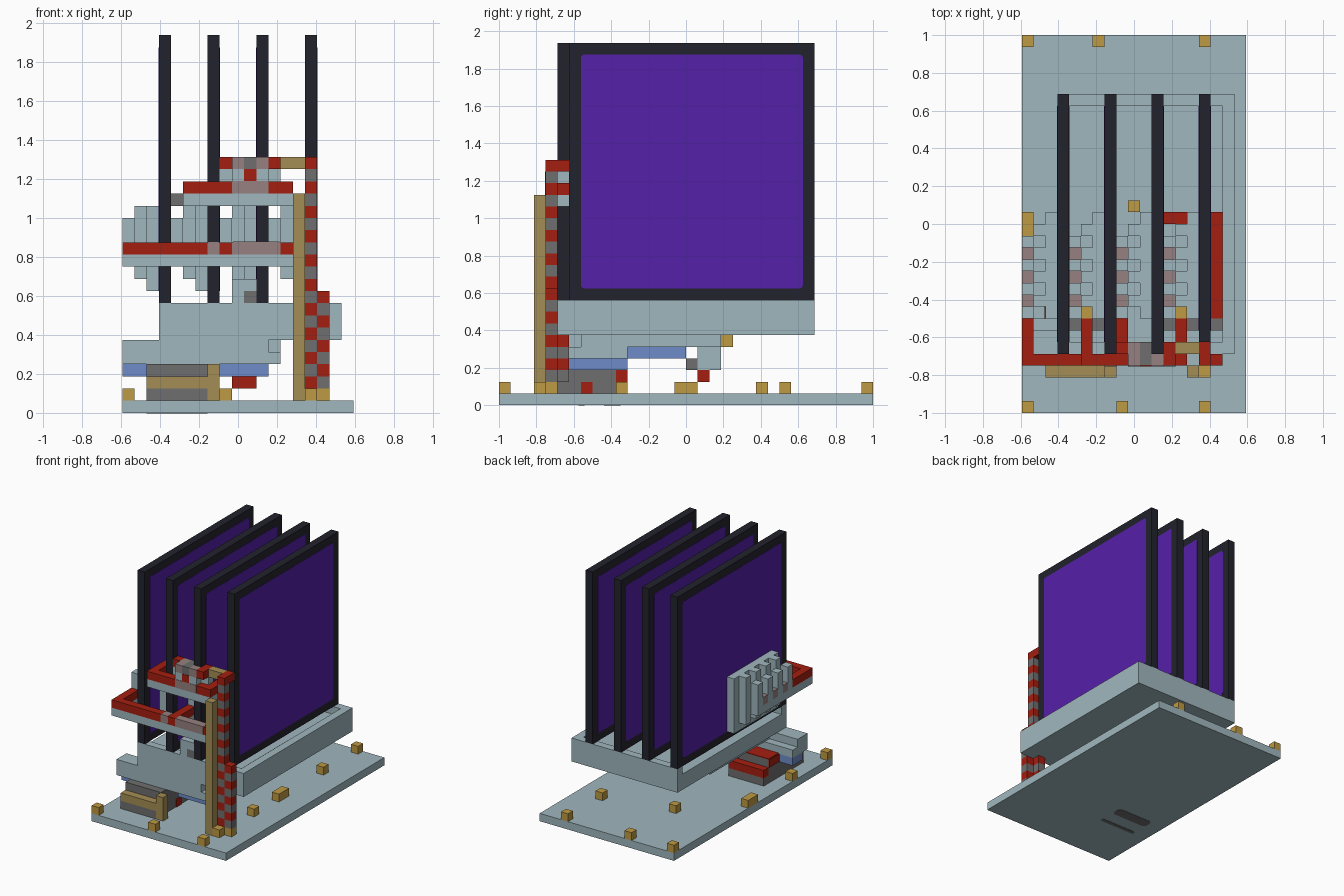
import bpy
import bmesh
from mathutils import Matrix, Vector

cube = bpy.data.objects.get("Cube")
if cube:
    bpy.data.objects.remove(cube, do_unlink=True)

UNIT = 1 / 16                       # size of one building block
ORIGIN = Vector((-9.5, -16, 0))     # block grid corner


def material(name, red, green, blue):
    mat = bpy.data.materials.new(name)
    mat.diffuse_color = (red, green, blue, 1)
    mat.use_nodes = True
    shader = mat.node_tree.nodes["Principled BSDF"]
    shader.inputs["Base Color"].default_value = (red, green, blue, 1)
    shader.inputs["Roughness"].default_value = 0.8
    return mat


STONE = material("pale blue stone", .35, .475, .515)
RED = material("wire red", .376, .013, .005)
GREY = material("grey", .162, .157, .162)
PINK = material("pinkish grey", .31, .216, .216)
GOLD = material("lamp gold", .515, .32, .055)
WOOD = material("tan wood", .376, .27, .09)
BLUE = material("blue", .156, .262, .578)
PURPLE = material("portal purple", .091, .014, .392)
DARK = material("dark frame", .016, .016, .026)


def add_box(bm, low, high):
    low, high = Vector(low), Vector(high)
    size = (high - low) * UNIT
    place = Matrix.Translation(((low + high) / 2 + ORIGIN) * UNIT)
    return bmesh.ops.create_cube(bm, size=1, matrix=place @ Matrix.Diagonal((*size, 1)))


def finish(name, mat, bm):
    mesh = bpy.data.meshes.new(name)
    bm.to_mesh(mesh)
    bm.free()
    mesh.materials.append(mat)
    obj = bpy.data.objects.new(name, mesh)
    bpy.context.collection.objects.link(obj)
    return obj


def blocks(name, mat, *boxes):
    """One part made of boxes, each given as low and high block corners."""
    bm = bmesh.new()
    for low, high in boxes:
        add_box(bm, low, high)
    return finish(name, mat, bm)


def unit_blocks(name, mat, corners):
    return blocks(name, mat, *[(c, Vector(c) + Vector((1, 1, 1))) for c in corners])


def panel(name, mat, low, high, axis, radius):
    """Plate with rounded corners around the given axis."""
    bm = bmesh.new()
    add_box(bm, low, high)
    edges = [e for e in bm.edges
             if abs((e.verts[0].co - e.verts[1].co).normalized()[axis]) > 0.9]
    bmesh.ops.bevel(bm, geom=edges, offset=radius * UNIT, segments=3,
                    profile=0.5, affect='EDGES')
    return finish(name, mat, bm)


# Ground plate with two dark marks underneath
blocks("ground_plate", STONE, ((0, 0, 0), (19, 32, 1)))
panel("underside_mark_wide", GREY, (2, 9, -.03), (7, 10.4, .05), 2, .4)
panel("underside_mark_narrow", GREY, (2, 6.8, -.03), (7, 7.3, .05), 2, .2)

# Lamps standing on the plate
lamp_spots = [(0, 0), (8, 0), (15, 0), (0, 31), (6, 31), (15, 31),
              (15, 24), (15, 10), (6, 22), (0, 7), (15, 3), (16, 4)]
unit_blocks("ground_lamps", GOLD, [(x, y, 1) for x, y in lamp_spots])
blocks("long_lamps", GOLD, *[((x, 15, 1), (x + 1, 17, 2)) for x in (0, 15)])

# Trough carrying the portals
blocks("trough", STONE, ((3, 5, 6), (18, 27, 8)),
       ((17, 5, 8), (18, 27, 9)), ((3, 26, 8), (17, 27, 9)), ((3, 5, 8), (17, 6, 9)))
blocks("trough_wire", RED, ((16, 8, 8), (17, 17, 8.2)), ((12, 16, 8), (14, 17, 8.2)))
blocks("trough_wire_end", GREY, ((16, 7, 8), (17, 8, 8.2)))
blocks("trough_lamp", GOLD, ((9, 17, 8), (10, 18, 8.3)))

for number, x in enumerate((3, 7, 11, 15)):
    front = 6 if x == 15 else 5
    # Portal frame with a purple sheet on both sides
    blocks(f"portal_frame_{number}", DARK, ((x, front, 9), (x + 1, 27, 31)))
    panel(f"portal_sheet_{number}", PURPLE,
          (x - .02, front + 1, 10), (x + 1.02, 26, 30), 0, .3)

    # Toothed wall beside the portal
    blocks(f"wall_{number}", STONE, ((x - 1, 8, 10), (x, 17, 17)),
           ((x - 3, 8, 12), (x - 2, 15, 13)),
           *[((x - 2, y, 11), (x - 1, y + 1, 17)) for y in range(9, 17, 2)],
           *[((x - 3, y, 12), (x - 2, y + 1, 16)) for y in range(8, 16, 2)])
    unit_blocks(f"wall_switches_{number}", PINK,
                [(x - 3, y, 13) for y in range(9, 15, 2)])

# Wire tiers: a stone beam with arms and wire on top
def tier(name, start, z, arms):
    for layer, mat, base in (("beam", STONE, z), ("wire", RED, z + 1)):
        blocks(f"{name}_{layer}", mat, ((start, 4, base), (14, 5, base + 1)),
               *[((x, 5, base), (x + 1, 8, base + 1)) for x in arms])


tier("lower_tier", 0, 12, (0, 8))
tier("middle_tier", 5, 17, (5, 13))
panel("lower_tier_switches", PINK, (9, 3.95, 13), (13, 5, 14.05), 1, .1)
panel("lower_tier_switch", PINK, (7, 3.95, 13), (8, 5, 14.05), 1, .1)
panel("middle_tier_switches", PINK, (9, 3.95, 18), (12, 5, 19.05), 1, .1)
unit_blocks("middle_tier_lamps", GOLD, [(5, 8, 18), (13, 8, 18)])
unit_blocks("middle_tier_torches", GREY, [(x, 7, 17) for x in (4, 6, 12, 14)])

# Top tier
blocks("top_tier_beam", STONE, ((8, 5, 19), (13, 6, 20)), ((9, 4, 19), (12, 5, 20)))
blocks("top_tier_wire", RED, ((8, 5, 20), (9, 6, 21)), ((12, 4, 20), (13, 6, 21)),
       ((10, 3.95, 19), (11, 4.5, 20)))
blocks("top_tier_switches", PINK, ((9, 4, 20), (10, 6, 21)), ((11, 4, 20), (12, 6, 21)))
blocks("top_tier_torch", GREY, ((10, 4, 20), (11, 6, 21)))
blocks("top_tier_link", WOOD, ((13, 5, 20), (15, 6, 21)))
unit_blocks("top_tier_corner", RED, [(15, 5, 20)])

# Climbing wire posts of alternating blocks
posts = [("tall_post", 15, 4, 21, 0), ("short_post", 16, 4, 10, 1), ("rear_post", 15, 5, 6, 1)]
for name, x, y, top, odd in posts:
    for layer, mat, start in (("red", RED, 2 + odd), ("grey", GREY, 1 + (1 - odd) * 2 + odd)):
        unit_blocks(f"{name}_{layer}", mat, [(x, y, z) for z in range(start, top, 2)])
unit_blocks("post_feet", GREY, [(15, 4, 1), (15, 5, 2), (16, 4, 2)])
unit_blocks("short_post_foot", GOLD, [(16, 4, 1)])
blocks("wooden_post", WOOD, ((14, 3, 1), (15, 4, 18)))

# Beams and supports under the trough
blocks("under_beams", STONE, ((0, 5, 5), (12, 7, 6)), ((0, 5, 4), (13, 8, 5)),
       ((4, 7, 5), (13, 19, 6)), ((8, 8, 4), (13, 11, 5)), ((9, 17, 3), (11, 19, 5)))
blocks("blue_blocks", BLUE, ((0, 6, 3), (2, 8, 4)), ((8, 6, 3), (12, 11, 4)),
       ((8, 11, 4), (12, 16, 5)))
blocks("hanging_wire", RED, ((9, 17, 2), (11, 18, 3)))
blocks("hanging_torch", GREY, ((9, 16, 3), (11, 17, 4)))
unit_blocks("hanging_lamp", GOLD, [(9, 19, 5)])
blocks("trough_front_block", STONE, ((9, 5, 9), (10, 6, 11)), ((10, 5, 10), (11, 6, 11)))
unit_blocks("trough_front_torch", GREY, [(10, 5, 9)])

# Low machine on the plate
blocks("machine_base", GREY, ((2, 3, 1), (7, 11, 2)), ((2, 4, 2), (7, 10, 4)))
blocks("machine_wire", RED, ((2, 10, 2), (7, 11, 3)), ((2, 8, 4), (7, 10, 4.1)),
       ((7, 7, 1), (7.1, 8, 2)), ((1.9, 8, 3), (7, 10, 4)))
blocks("machine_rail", WOOD, ((2, 3, 2), (7, 4, 3)), ((7, 3, 1), (8, 4, 4)))
